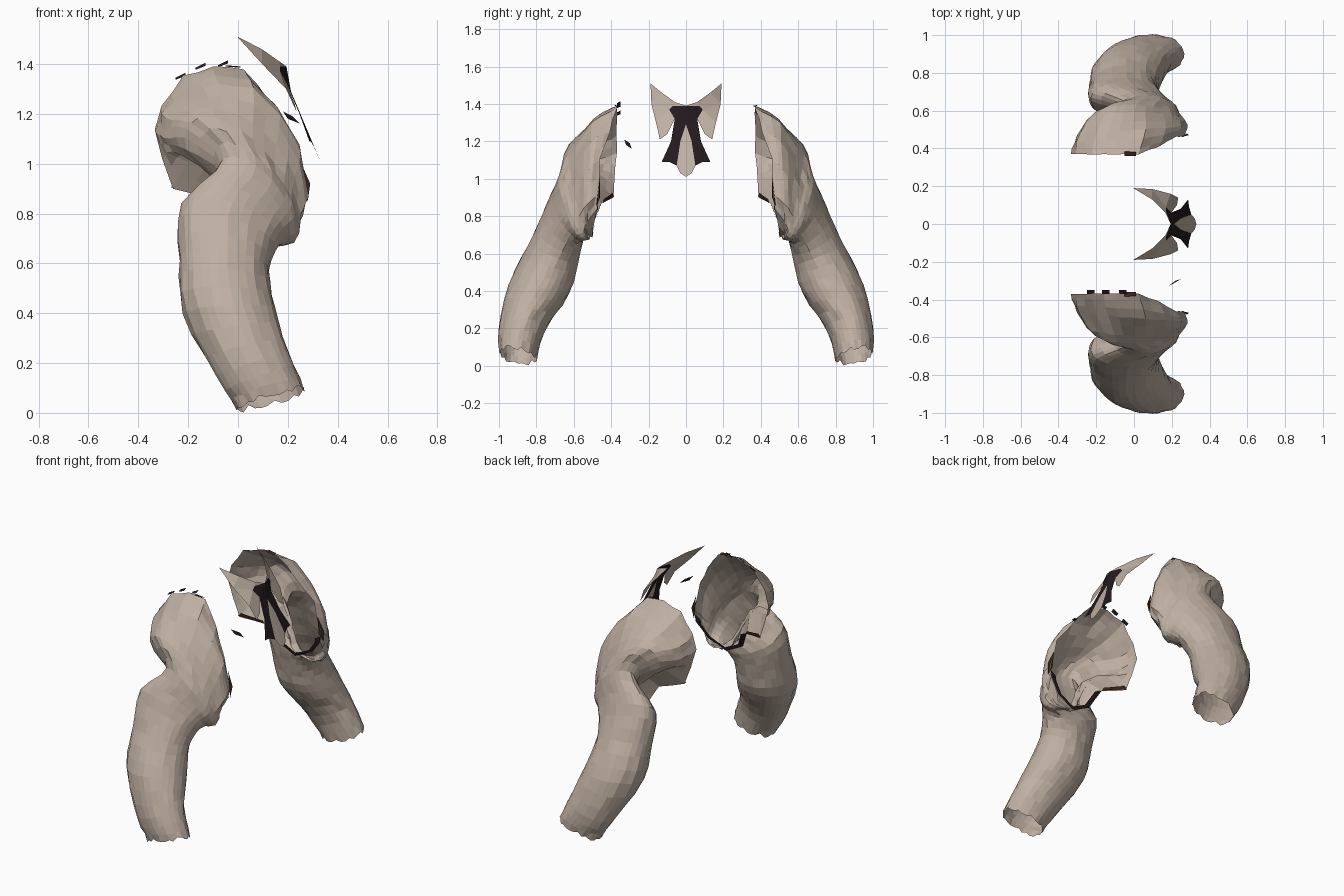
import bpy, bmesh, math, random
from mathutils import Vector

if "Cube" in bpy.data.objects:
    bpy.data.objects.remove(bpy.data.objects["Cube"])


def make_material(name, rgb):
    mat = bpy.data.materials.new(name)
    mat.use_nodes = True
    mat.diffuse_color = (*rgb, 1)
    bsdf = mat.node_tree.nodes["Principled BSDF"]
    bsdf.inputs["Base Color"].default_value = (*rgb, 1)
    bsdf.inputs["Roughness"].default_value = 0.9
    return mat


cloth = make_material("beige cloth", (0.52, 0.43, 0.36))
dark = make_material("dark lining", (0.017, 0.010, 0.012))
brown = make_material("brown trim", (0.045, 0.018, 0.010))


def make_object(name, verts, faces, mat):
    mesh = bpy.data.meshes.new(name)
    bm = bmesh.new()
    points = [bm.verts.new(v) for v in verts]
    for face in faces:
        bm.faces.new([points[i] for i in face])
    bmesh.ops.recalc_face_normals(bm, faces=bm.faces[:])
    bmesh.ops.triangulate(bm, faces=[f for f in bm.faces if len(f.verts) > 4])
    bm.to_mesh(mesh)
    bm.free()
    mesh.materials.append(mat)
    obj = bpy.data.objects.new(name, mesh)
    bpy.context.collection.objects.link(obj)


def strip(rows, closed):
    """Quads between rows of equal length, as flat vertex and face lists."""
    n = len(rows[0])
    verts = [p for row in rows for p in row]
    faces = []
    for r in range(len(rows) - 1):
        for i in range(n if closed else n - 1):
            j = (i + 1) % n
            faces.append((r * n + i, r * n + j, r * n + n + j, r * n + n + i))
    return verts, faces


# Shoulder opening and the fold beside it: front, over the top, back, below
OPENING = [(.27, .47, .92), (.22, .46, 1.1), (.13, .41, 1.25), (.02, .37, 1.38),
           (-.1, .37, 1.39), (-.22, .37, 1.35), (-.31, .37, 1.23),
           (-.335, .37, 1.14), (-.3, .38, 1.02), (-.265, .39, .9),
           (-.12, .45, .87), (-.06, .5, .75), (.06, .5, .69), (.19, .49, .75),
           (.26, .47, .84)]
FOLD = [(.28, .53, .86), (.25, .52, 1.05), (.17, .51, 1.2), (.06, .5, 1.3),
        (-.08, .49, 1.32), (-.2, .48, 1.28), (-.29, .47, 1.18),
        (-.3, .47, 1.1), (-.265, .48, 1.05), (-.16, .53, 1.03),
        (-.06, .56, .96), (-.02, .54, .78), (.07, .53, .69), (.17, .53, .7),
        (.24, .53, .77)]

# Sections down to the cuff:
# centre x y z, front axis x z, outer axis y z, pinch of the lower back
SECTIONS = [
    (.02, .57, .93, .23, -.13, .06, .22, .3),
    (.08, .61, .85, .15, -.10, .07, .15, .8),
    (-.03, .65, .76, .20, -.06, .10, .09, 1),
    (-.055, .71, .60, .18, -.02, .13, .05, 1),
    (-.035, .785, .41, .185, .01, .165, .02, 1),
    (.055, .875, .20, .145, .05, .125, .00, 1),
    (.13, .90, .06, .135, .04, .10, .02, 1),
]
SIDES = 2 * len(OPENING)
STEPS = 3


def blend(a, b, c, d, t):
    """Smooth curve through b and c."""
    return 0.5 * (2 * b + (c - a) * t + (2 * a - 5 * b + 4 * c - d) * t * t
                  + (3 * b - a - 3 * c + d) * t ** 3)


def outline_ring(outline):
    """Outline points with a midpoint added on every edge."""
    ring = []
    for a, b in zip(outline, outline[1:] + outline[:1]):
        ring += [Vector(a), (Vector(a) + Vector(b)) / 2]
    return ring


def section_ring(x, y, z, ux, uz, vy, vz, pinch):
    ring = []
    for i in range(SIDES):
        angle = math.tau * i / SIDES
        c, s = math.cos(angle), math.sin(angle)
        if c < 0 and s < 0:
            c *= 1 + (pinch - 1) * min(1, -3 * s)
        ring.append(Vector((x + ux * c - 0.15 * vz * s, y + vy * s,
                            z + uz * c + vz * s)))
    return ring


def smooth_rings():
    rings = [outline_ring(OPENING), outline_ring(FOLD)]
    rings += [section_ring(*sec) for sec in SECTIONS]
    last = len(rings) - 1
    out = []
    for k in range(last):
        four = [rings[min(max(k + o, 0), last)] for o in (-1, 0, 1, 2)]
        for step in range(STEPS):
            out.append([blend(*pts, step / STEPS) for pts in zip(*four)])
    return out + [rings[last]]


def side_of(point, sign):
    x, y, z = point
    return Vector((x, y * sign, z))


RINGS = smooth_rings()


def make_sleeve(sign, label):
    rng = random.Random(4)
    rows = []
    for k, ring in enumerate(RINGS):
        row = []
        for p in ring:
            p = p + Vector([rng.uniform(-.004, .004) for _ in range(3)])
            if k == len(RINGS) - 1:       # frayed cuff
                p.z += rng.uniform(-.02, .01)
            row.append(side_of(p, sign))
        rows.append(row)
    make_object(label + "_sleeve", *strip(rows, True), cloth)

    # Dark trim around the lower edge of the shoulder opening
    lower = RINGS[0][20:]
    centre = sum(lower, Vector()) / len(lower)
    trim = [[side_of(p + (centre - p) * inset, sign) for p in lower]
            for inset in (0, .22)]
    make_object(label + "_armhole_trim", *strip(trim, False), dark)

    # Brown frayed ends of the trim
    for name, shape in (
            ("back", [(-.27, .385, .905), (-.12, .445, .87), (-.13, .44, .89),
                      (-.25, .39, .925)]),
            ("front", [(.25, .46, 1.01), (.29, .47, .92), (.28, .48, .85),
                       (.26, .46, .9)]),
            ("top", [(-.05, .36, 1.39), (.01, .36, 1.385), (.01, .38, 1.39),
                     (-.05, .385, 1.395)])):
        make_object(label + "_" + name + "_fray",
                    [side_of(p, sign) for p in shape], [range(4)], brown)


make_sleeve(-1, "right")
make_sleeve(1, "left")


# Collar: flat outlines in y and z, bent around the neck
def bend(y, z):
    if z < 1.32:
        x = 0.2 + 0.42 * (1.32 - z) - 0.6 * y * y
    else:
        x = 0.2 - 0.8 * (z - 1.32) * (0.1 + abs(y) / 0.19) - 1.0 * y * y
    return Vector((x, y, z))


WING = [(0, 1.39), (.06, 1.41), (.13, 1.46), (.19, 1.51), (.185, 1.40),
        (.16, 1.30), (.14, 1.21), (.10, 1.24), (.06, 1.32), (.09, 1.37),
        (.07, 1.39)]
BAND = [(0, 1.39), (.07, 1.39), (.09, 1.37), (.06, 1.32), (.08, 1.20),
        (.13, 1.09), (.09, 1.09), (.05, 1.07), (.03, 1.20), (0, 1.29)]
PANEL = [(0, 1.29), (.03, 1.20), (.05, 1.07), (.03, 1.03), (0, 1.01)]

for part, outline, mat in (("collar_wing", WING, cloth),
                           ("collar_band", BAND, dark),
                           ("collar_panel", PANEL, cloth)):
    for sign, label in ((-1, "right_"), (1, "left_")):
        verts = [bend(y * sign, z) for y, z in outline]
        make_object(label + part, verts, [range(len(verts))], mat)

# Loose scrap near the right shoulder
make_object("loose_scrap", [(.18, -.33, 1.21), (.22, -.30, 1.19),
                            (.25, -.29, 1.16), (.20, -.32, 1.18)],
            [range(4)], dark)

# Torn tabs along the top of the right shoulder opening
for i, (x, z) in enumerate(((-.23, 1.345), (-.15, 1.385), (-.06, 1.395))):
    verts = [(x + dx, -.37 + dy, z + dx * 0.4 + dz) for dx, dy, dz in
             ((-.02, 0, 0), (.02, 0, 0), (.02, .02, .012), (-.02, .02, .008))]
    make_object("torn_tab_%d" % (i + 1), verts, [range(4)], dark)
